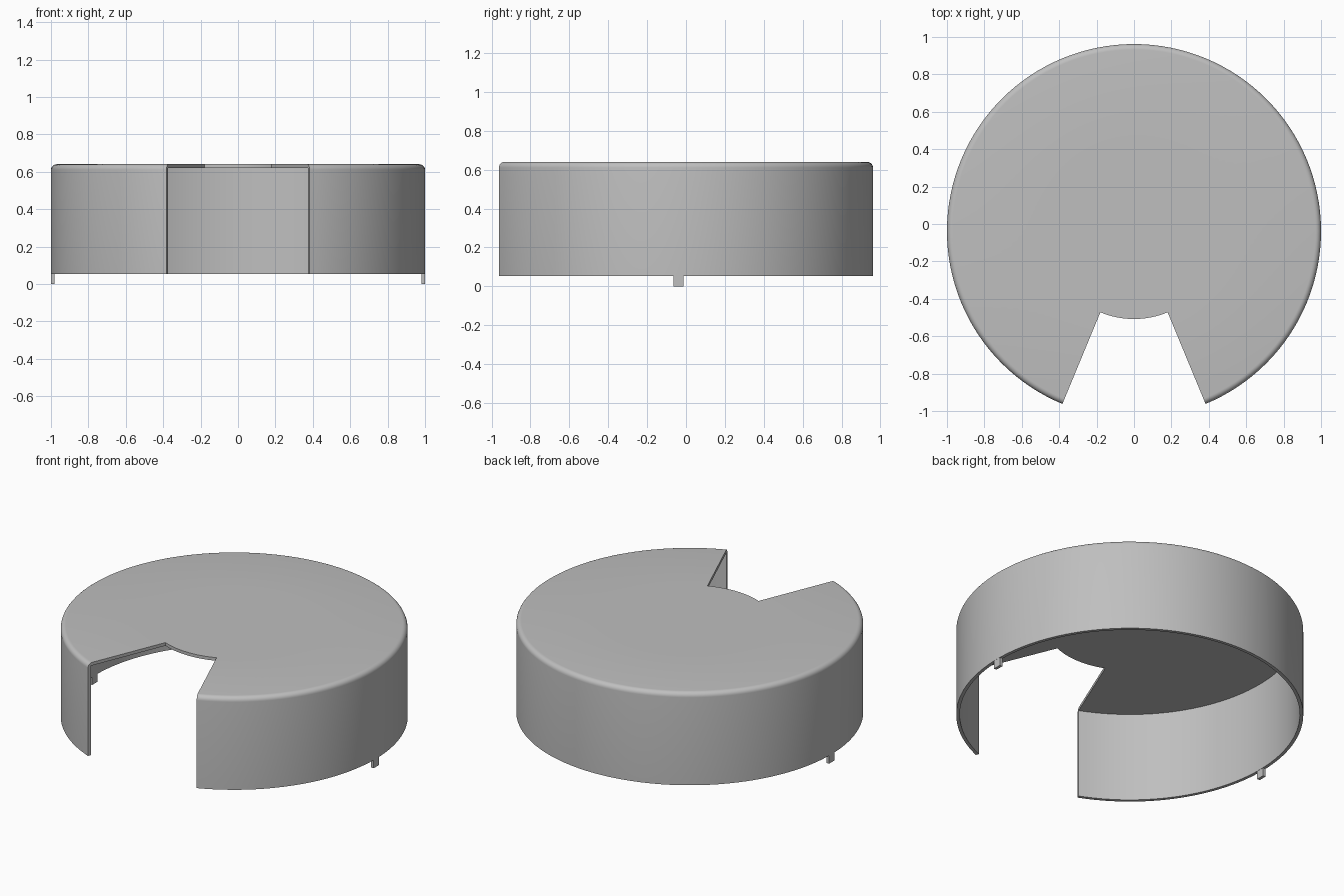
import bpy, bmesh, math
from mathutils import Vector

if "Cube" in bpy.data.objects:
    bpy.data.objects.remove(bpy.data.objects["Cube"])

CY = -0.038          # centre of the round cover
SEG, GAP = 128, 16   # segments in a full turn, segments left open (45 degrees)
R, RI, RH = 1.0, 0.98, 0.47
Z0, ZP, ZT, FIL = 0.052, 0.62, 0.64, 0.03

plastic = bpy.data.materials.new("grey plastic")
plastic.diffuse_color = (0.52, 0.52, 0.52, 1)
plastic.use_nodes = True
plastic.node_tree.nodes["Principled BSDF"].inputs["Base Color"].default_value = plastic.diffuse_color


def finish(name, bm):
    bmesh.ops.recalc_face_normals(bm, faces=bm.faces)
    me = bpy.data.meshes.new(name)
    bm.to_mesh(me)
    bm.free()
    me.materials.append(plastic)
    ob = bpy.data.objects.new(name, me)
    bpy.context.collection.objects.link(ob)
    return ob


# Cross-section: hub underside, inner wall, rim, outer wall, rounded top edge, hub top
profile = [(RH, ZP), (RI, ZP), (RI, Z0), (R, Z0)]
for i in range(7):
    a = math.radians(15 * i)
    profile.append((R - FIL + FIL * math.cos(a), ZT - FIL + FIL * math.sin(a)))
profile.append((RH, ZT))
n = len(profile)

# Cover: section swept round, leaving a wedge open at the front
bm = bmesh.new()
start = -math.pi / 2 + math.pi * GAP / SEG
cols = []
for s in range(SEG):
    a = start + 2 * math.pi * s / SEG
    pts = profile if s <= SEG - GAP else [profile[0], profile[-1]]
    cols.append([bm.verts.new((r * math.cos(a), CY + r * math.sin(a), z)) for r, z in pts])
for s in range(SEG):
    p, q = cols[s], cols[(s + 1) % SEG]
    if s < SEG - GAP:
        for k in range(n - 1):
            bm.faces.new((p[k], q[k], q[k + 1], p[k + 1]))
    else:
        bm.faces.new((p[0], q[0], q[-1], p[-1]))   # curved edge of the hub in the opening
bm.faces.new([c[-1] for c in cols])                # hub top
bm.faces.new([c[0] for c in cols])                 # hub underside
bm.faces.new(cols[0])                              # cut ends
bm.faces.new(cols[SEG - GAP])
cover = finish("cover", bm)
bpy.context.view_layer.objects.active = cover
cover.select_set(True)
bpy.ops.object.shade_smooth_by_angle(angle=math.radians(30))

# Locating tabs under the rim on both sides
for side, name in ((-1, "left_tab"), (1, "right_tab")):
    bm = bmesh.new()
    bmesh.ops.create_cube(bm, size=1)
    bmesh.ops.scale(bm, vec=Vector((0.018, 0.052, Z0 + 0.002)), verts=bm.verts)
    bmesh.ops.translate(bm, vec=Vector((side * 0.99, CY, (Z0 + 0.002) / 2)), verts=bm.verts)
    finish(name, bm)
